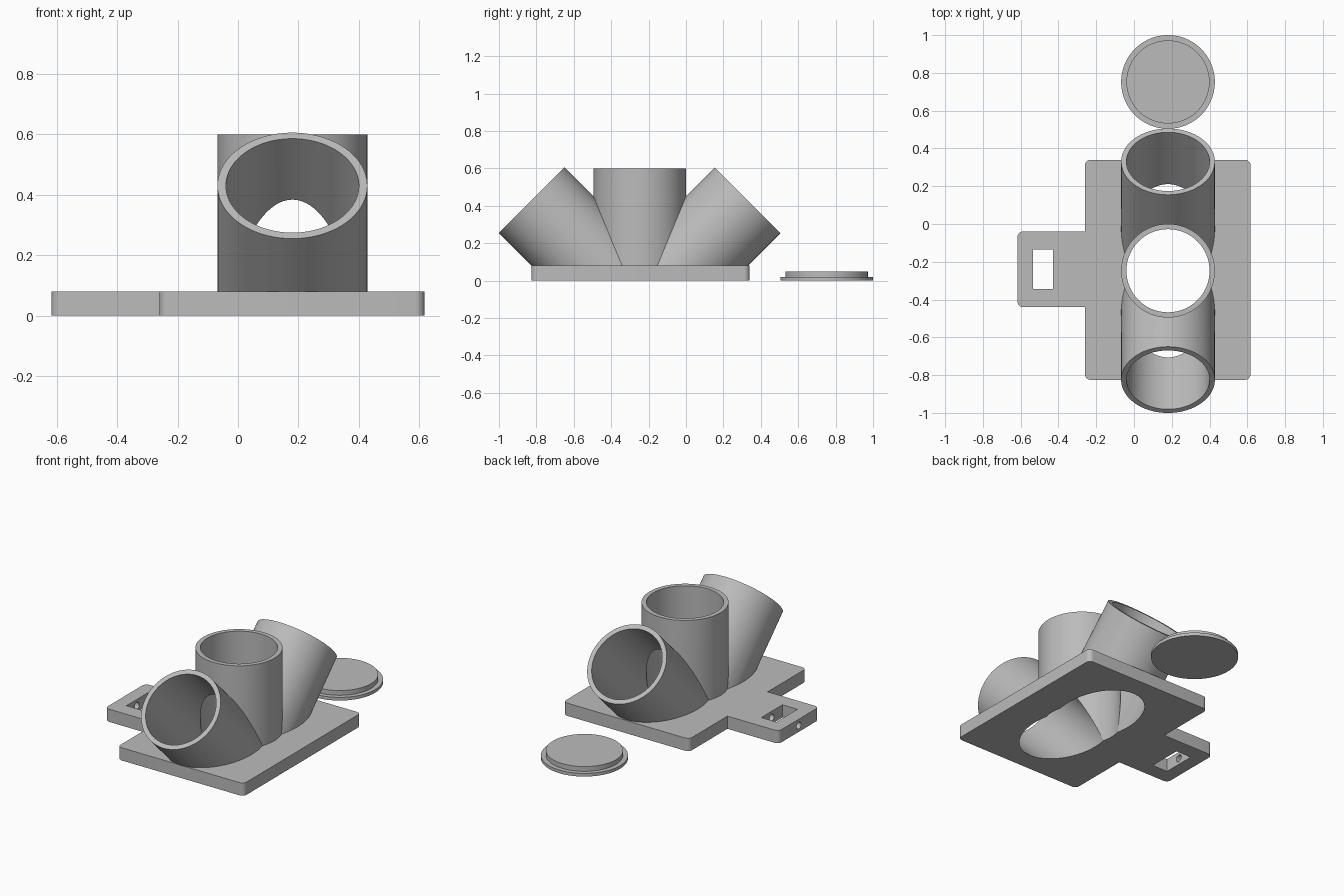
import bpy, bmesh
from math import radians, pi, sin, cos
from mathutils import Matrix, Vector

cube = bpy.data.objects.get("Cube")
if cube:
    bpy.data.objects.remove(cube, do_unlink=True)

grey = bpy.data.materials.new("plain grey")
grey.use_nodes = True
grey.diffuse_color = (0.5, 0.5, 0.5, 1)
grey.node_tree.nodes["Principled BSDF"].inputs["Base Color"].default_value = (0.5, 0.5, 0.5, 1)

OUTER, INNER = 0.248, 0.22
PIVOT = Vector((0.18, -0.2475, -0.1475))   # where the three tube axes meet
THICK = 0.08
SEGMENTS = 96


def make_object(name, bm):
    bmesh.ops.recalc_face_normals(bm, faces=bm.faces)
    mesh = bpy.data.meshes.new(name)
    bm.to_mesh(mesh)
    bm.free()
    mesh.materials.append(grey)
    obj = bpy.data.objects.new(name, mesh)
    bpy.context.collection.objects.link(obj)
    return obj


def cylinder(bm, radius, low, high, matrix, segments=SEGMENTS):
    place = matrix @ Matrix.Translation((0, 0, (low + high) / 2))
    bmesh.ops.create_cone(bm, cap_ends=True, segments=segments, radius1=radius,
                          radius2=radius, depth=high - low, matrix=place)


def keep_side(bm, point, normal):
    geom = bm.verts[:] + bm.edges[:] + bm.faces[:]
    bmesh.ops.bisect_plane(bm, geom=geom, plane_co=point, plane_no=normal,
                           clear_inner=True, dist=1e-6)


def tube_cluster(name, radius, floor, extra):
    """Three mitred round bars joined into one closed solid."""
    whole = bmesh.new()
    half = radians(22.5)
    for lean in (-1, 0, 1):
        part = bmesh.new()
        turn = Matrix.Translation(PIVOT) @ Matrix.Rotation(-lean * pi / 4, 4, "X")
        cylinder(part, radius, -0.8, (0.8167 if lean else 0.7475) + extra, turn)
        for side in (-1, 1):
            if lean == 0:
                keep_side(part, PIVOT, Vector((0, side * cos(half), sin(half))))
            elif lean == side:
                keep_side(part, PIVOT, Vector((0, side * cos(half), -sin(half))))
        keep_side(part, Vector((0, 0, floor)), Vector((0, 0, 1)))
        mesh = bpy.data.meshes.new("piece")
        part.to_mesh(mesh)
        part.free()
        whole.from_mesh(mesh)
        bpy.data.meshes.remove(mesh)
    bmesh.ops.remove_doubles(whole, verts=whole.verts, dist=1e-4)
    bmesh.ops.holes_fill(whole, edges=[e for e in whole.edges if e.is_boundary], sides=0)
    return make_object(name, whole)


def combine(target, tool, operation):
    mod = target.modifiers.new("join", "BOOLEAN")
    mod.operation, mod.solver, mod.object = operation, "EXACT", tool
    bpy.context.view_layer.objects.active = target
    bpy.ops.object.modifier_apply(modifier=mod.name)
    bpy.data.objects.remove(tool, do_unlink=True)


def smooth(obj):
    bpy.ops.object.select_all(action="DESELECT")
    obj.select_set(True)
    bpy.context.view_layer.objects.active = obj
    bpy.ops.object.shade_smooth_by_angle(angle=radians(15))


# Base plate with side tab, convex corners rounded
outline = [(-0.26, -0.825), (0.617, -0.825), (0.617, 0.34), (-0.26, 0.34),
           (-0.26, -0.04), (-0.617, -0.04), (-0.617, -0.44), (-0.26, -0.44)]
bm = bmesh.new()
face = bm.faces.new([bm.verts.new((x, y, 0)) for x, y in outline])
top = bmesh.ops.extrude_face_region(bm, geom=[face])["geom"]
bmesh.ops.translate(bm, vec=(0, 0, THICK), verts=[v for v in top if isinstance(v, bmesh.types.BMVert)])


def is_outer_corner(edge):
    a, b = edge.verts
    joint = abs(a.co.x + 0.26) < 0.01 and -0.5 < a.co.y < 0
    return abs(a.co.z - b.co.z) > 0.01 and not joint


bmesh.ops.bevel(bm, geom=[e for e in bm.edges if is_outer_corner(e)], offset=0.03,
                offset_type="OFFSET", segments=8, profile=0.5, affect="EDGES")
body = make_object("base_with_tubes", bm)

# Tubes and their bores
combine(body, tube_cluster("tubes", OUTER, 0.02, 0), "UNION")
combine(body, tube_cluster("bores", INNER, -0.05, 0.05), "DIFFERENCE")

# Rectangular slot in the tab
bm = bmesh.new()
bmesh.ops.create_cube(bm, size=1, matrix=Matrix.Translation((-0.482, -0.24, 0.04))
                      @ Matrix.Diagonal((0.105, 0.21, 0.3, 1)))
combine(body, make_object("slot", bm), "DIFFERENCE")

# Screw hole through the tab end and on into the plate
bm = bmesh.new()
cylinder(bm, 0.022, -0.7, -0.3, Matrix.Translation((0, -0.24, 0.04))
         @ Matrix.Rotation(pi / 2, 4, "Y"), 32)
combine(body, make_object("screw_hole", bm), "DIFFERENCE")
smooth(body)

# Loose lid: flange with a raised plug, as one stepped disc
bm = bmesh.new()
cylinder(bm, OUTER, 0, 0.02, Matrix.Translation((0.18, 0.752, 0)))
upper = max(bm.faces, key=lambda f: f.calc_center_median().z)
bmesh.ops.inset_region(bm, faces=[upper], thickness=OUTER - INNER, use_even_offset=True)
raised = bmesh.ops.extrude_face_region(bm, geom=[upper])["geom"]
bmesh.ops.translate(bm, vec=(0, 0, 0.03), verts=[v for v in raised if isinstance(v, bmesh.types.BMVert)])
if upper.is_valid:
    bmesh.ops.delete(bm, geom=[upper], context="FACES_ONLY")
smooth(make_object("lid", bm))
